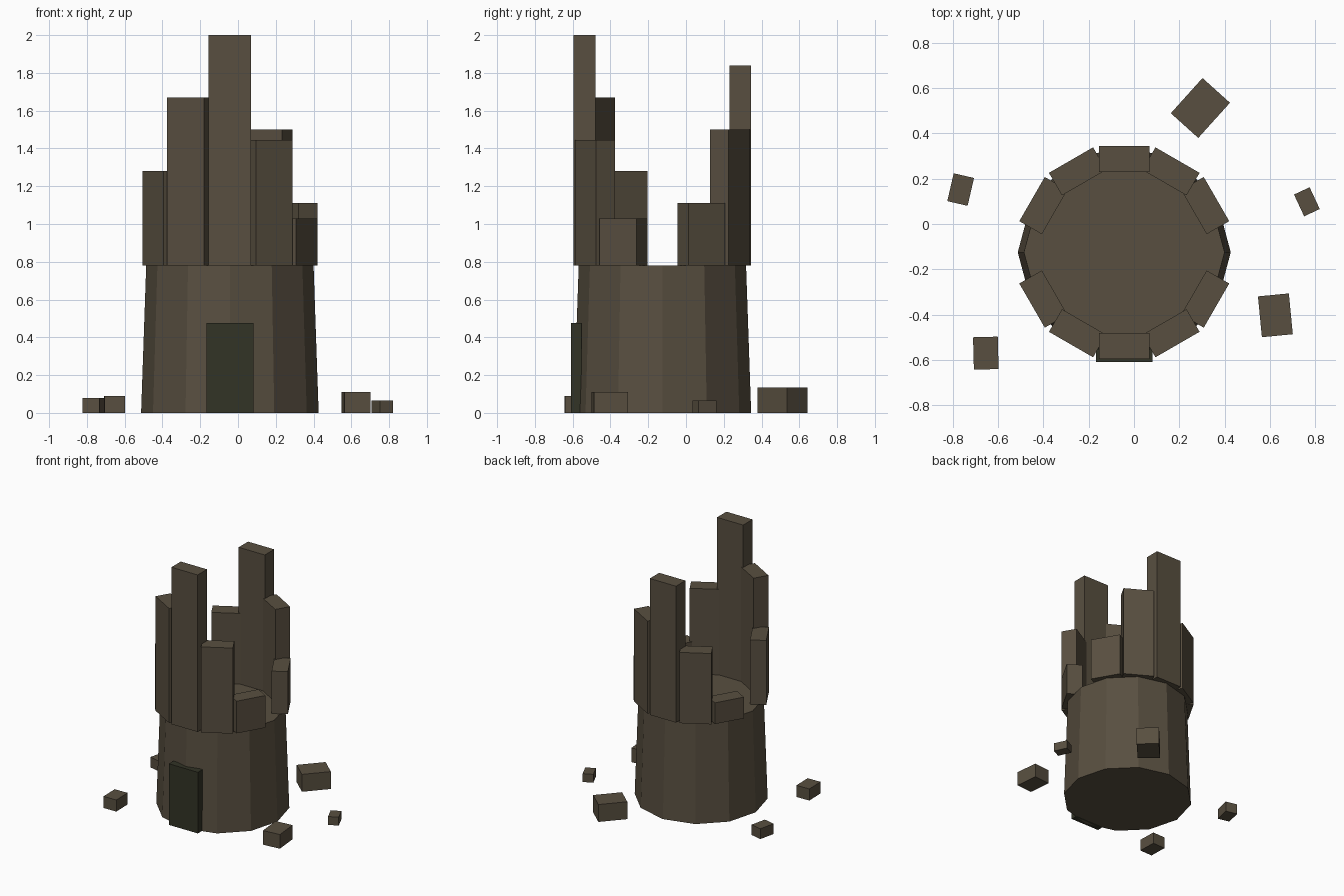
import bpy
from math import cos, sin, radians
from mathutils import Vector

cube = bpy.data.objects.get("Cube")
if cube:
    bpy.data.objects.remove(cube, do_unlink=True)


def make_material(name, colour):
    mat = bpy.data.materials.new(name)
    mat.use_nodes = True
    mat.diffuse_color = (*colour, 1)
    bsdf = mat.node_tree.nodes["Principled BSDF"]
    bsdf.inputs["Base Color"].default_value = (*colour, 1)
    bsdf.inputs["Roughness"].default_value = 0.9
    return mat


stone = make_material("weathered_stone", (0.098, 0.078, 0.051))
dark = make_material("dark_doorway", (0.032, 0.033, 0.019))


def box(name, x, y, base, size, angle, mat):
    """Upright box standing on height base, turned about z."""
    bpy.ops.mesh.primitive_cube_add(size=1, location=(x, y, base + size[2] / 2),
                                    rotation=(0, 0, radians(angle)))
    obj = bpy.context.object
    obj.name = name
    obj.scale = size
    obj.data.materials.append(mat)
    return obj


centre = Vector((-0.043, -0.125))
WALL = 0.78

# Tapered twelve-sided tower body, with corners on the x and y axes
bpy.ops.mesh.primitive_cone_add(vertices=12, radius1=0.47, radius2=0.443, depth=WALL,
                                location=(*centre, WALL / 2))
tower = bpy.context.object
tower.name = "tower_body"
tower.data.materials.append(stone)

# Broken wall blocks around the rim: angle -> top height
tops = {30: 1.11, 60: 1.5, 90: 1.84, 120: 1.33, 150: 0.945,
        210: 1.28, 240: 1.67, 270: 2.0, 300: 1.445, 330: 1.03}
for angle, top in tops.items():
    a = radians(angle)
    pos = centre + 0.4125 * Vector((cos(a), sin(a)))
    box(f"broken_wall_{angle}", *pos, WALL, (0.115, 0.225, top - WALL), angle, stone)

# Doorway slab on the front
box("doorway", centre.x, -0.581, 0, (0.25, 0.057, 0.475), 0, dark)

# Fallen rubble: x, y, size, turn
rubble = [
    (0.293, 0.512, (0.209, 0.163, 0.135), 48),
    (-0.765, 0.152, (0.092, 0.126, 0.08), -13),
    (-0.654, -0.57, (0.109, 0.143, 0.09), 1.5),
    (0.624, -0.403, (0.137, 0.181, 0.11), 5.5),
    (0.763, 0.098, (0.076, 0.106, 0.065), 25),
]
for i, (x, y, size, turn) in enumerate(rubble, 1):
    box(f"rubble_{i}", x, y, 0, size, turn, stone)
